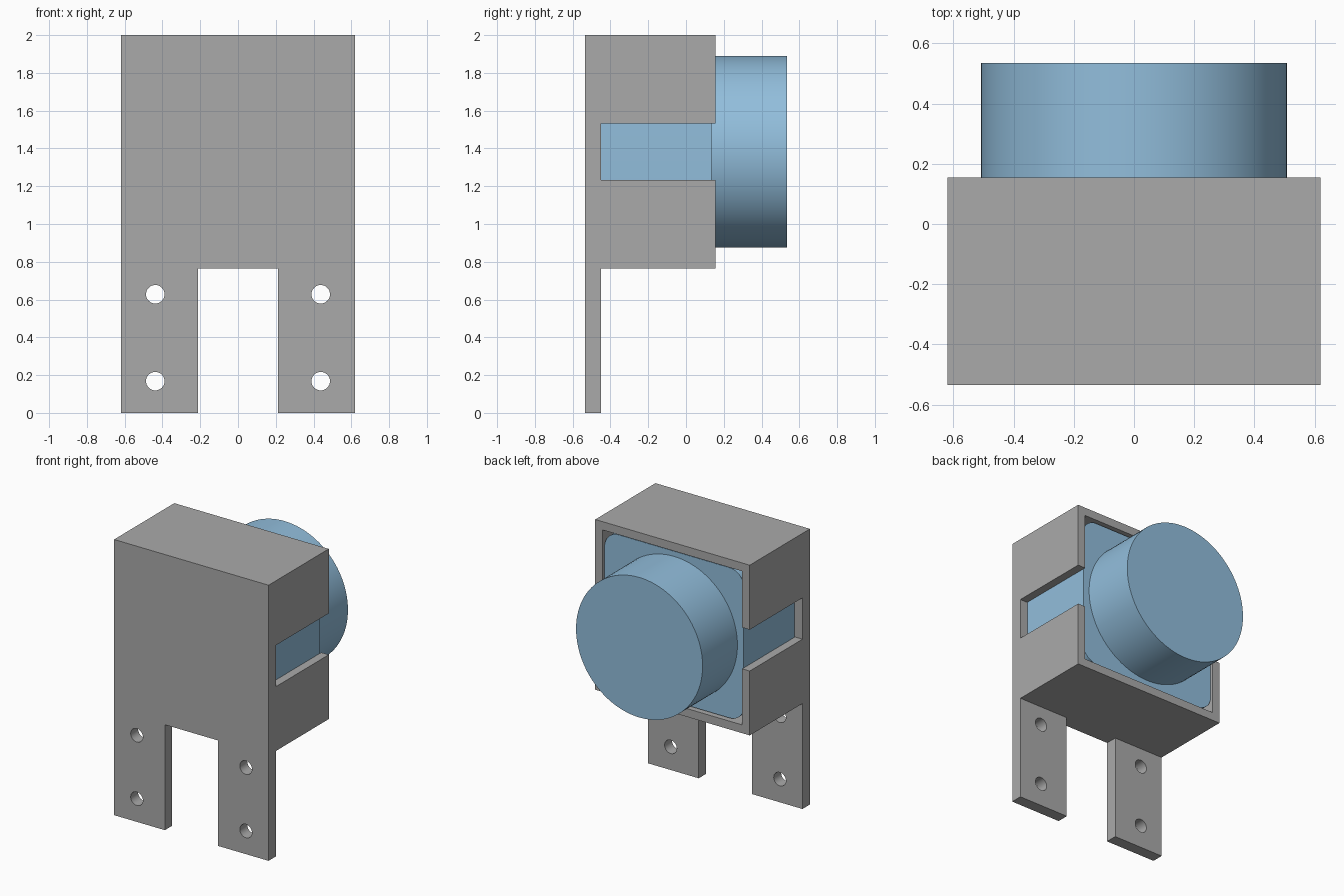
import bpy, bmesh, math
from mathutils import Matrix

if "Cube" in bpy.data.objects:
    bpy.data.objects.remove(bpy.data.objects["Cube"])


def material(name, srgb):
    m = bpy.data.materials.new(name)
    lin = [((c / 255 + 0.055) / 1.055) ** 2.4 for c in srgb]
    m.diffuse_color = (*lin, 1)
    m.use_nodes = True
    m.node_tree.nodes["Principled BSDF"].inputs["Base Color"].default_value = m.diffuse_color
    return m


grey = material("grey plastic", (170, 170, 170))
blue = material("soft blue", (146, 190, 220))


def finish(name, bm, mat):
    bmesh.ops.recalc_face_normals(bm, faces=bm.faces)
    me = bpy.data.meshes.new(name)
    bm.to_mesh(me)
    bm.free()
    me.materials.append(mat)
    ob = bpy.data.objects.new(name, me)
    bpy.context.collection.objects.link(ob)
    return ob


def prism(name, points, depth, mat):
    """Extrude a closed outline by a depth vector."""
    bm = bmesh.new()
    face = bm.faces.new([bm.verts.new(p) for p in points])
    ext = bmesh.ops.extrude_face_region(bm, geom=[face])["geom"]
    bmesh.ops.translate(bm, vec=depth,
                        verts=[v for v in ext if isinstance(v, bmesh.types.BMVert)])
    return finish(name, bm, mat)


def box(name, x0, x1, y0, y1, z0, z1, mat):
    return prism(name, [(x0, y0, z0), (x1, y0, z0), (x1, y0, z1), (x0, y0, z1)],
                 (0, y1 - y0, 0), mat)


def cylinder_y(name, x, z, r, y0, y1, sides, mat):
    bm = bmesh.new()
    bmesh.ops.create_cone(bm, cap_ends=True, segments=sides, radius1=r, radius2=r,
                          depth=y1 - y0,
                          matrix=Matrix.Translation((x, (y0 + y1) / 2, z))
                          @ Matrix.Rotation(math.pi / 2, 4, "X"))
    return finish(name, bm, mat)


def smooth(ob):
    bpy.ops.object.select_all(action="DESELECT")
    ob.select_set(True)
    bpy.context.view_layer.objects.active = ob
    bpy.ops.object.shade_smooth_by_angle(angle=math.radians(30))


W, FRONT, PLATE, RIM, BACK = 0.62, -0.535, -0.45, 0.155, 0.535
BASE, MID, WALL = 0.765, 1.3825, 0.06

# Housing: L-shaped side profile, a box above a thin mounting plate
side = [(FRONT, 0), (PLATE, 0), (PLATE, BASE), (RIM, BASE), (RIM, 2), (FRONT, 2)]
housing = prism("housing", [(-W, y, z) for y, z in side], (2 * W, 0, 0), grey)

# Cutters: gap between legs, rear cavity, side slots, screw holes
cutters = [
    box("leg_gap", -0.213, 0.213, -0.7, -0.3, -0.2, BASE, grey),
    box("cavity", -W + WALL, W - WALL, PLATE, 0.4, BASE + WALL, 2 - WALL, grey),
    box("side_slots", -1, 1, PLATE, 0.4, 1.232, 1.532, grey),
]
for x in (-0.438, 0.438):
    for z in (0.168, 0.628):
        cutters.append(cylinder_y("screw_hole", x, z, 0.049, -0.7, -0.3, 32, grey))

for c in cutters:
    mod = housing.modifiers.new(c.name, "BOOLEAN")
    mod.operation, mod.solver, mod.object = "DIFFERENCE", "EXACT", c
bpy.context.view_layer.objects.active = housing
for mod in list(housing.modifiers):
    bpy.ops.object.modifier_apply(modifier=mod.name)
for c in cutters:
    bpy.data.objects.remove(c)
smooth(housing)

# Button body: rounded square block held in the cavity
HX, HZ, R = 0.558, 0.545, 0.11
outline = []
for i, (sx, sz) in enumerate([(1, 1), (-1, 1), (-1, -1), (1, -1)]):
    for k in range(9):
        a = math.pi / 2 * (i + k / 8)
        outline.append((sx * (HX - R) + R * math.cos(a), PLATE + 0.001,
                        MID + sz * (HZ - R) + R * math.sin(a)))
smooth(prism("button_body", outline, (0, 0.585, 0), blue))

# Large round button on the back
smooth(cylinder_y("round_button", 0, MID, 0.508, 0.13, BACK, 96, blue))
